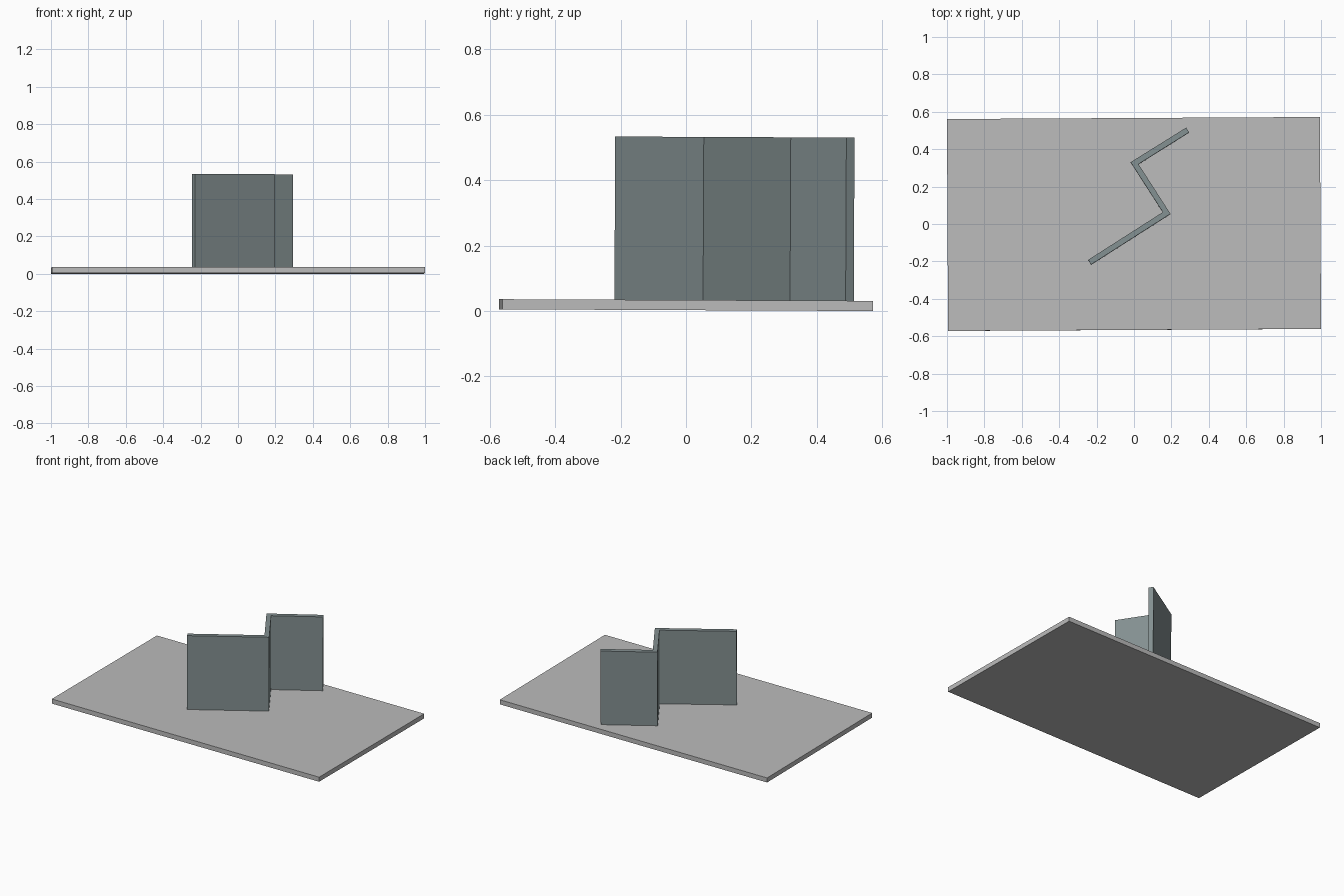
import bpy, bmesh, math
from mathutils import Matrix

if "Cube" in bpy.data.objects:
    bpy.data.objects.remove(bpy.data.objects["Cube"])


def material(name, rgb):
    m = bpy.data.materials.new(name)
    m.diffuse_color = (*rgb, 1)
    m.use_nodes = True
    m.node_tree.nodes["Principled BSDF"].inputs["Base Color"].default_value = m.diffuse_color
    return m


def prism(name, outline, z0, z1, mat, matrix):
    """Extrude a plan outline from z0 to z1."""
    bm = bmesh.new()
    base = bm.faces.new([bm.verts.new((x, y, z0)) for x, y in outline])
    ext = bmesh.ops.extrude_face_region(bm, geom=[base])
    for v in ext["geom"]:
        if isinstance(v, bmesh.types.BMVert):
            v.co.z = z1
    bmesh.ops.recalc_face_normals(bm, faces=bm.faces)
    bm.transform(matrix)
    me = bpy.data.meshes.new(name)
    bm.to_mesh(me)
    bm.free()
    me.materials.append(mat)
    ob = bpy.data.objects.new(name, me)
    bpy.context.collection.objects.link(ob)
    return ob


light_grey = material("light grey", (0.50, 0.50, 0.50))
slate_grey = material("slate grey", (0.23, 0.28, 0.285))

# The whole model leans very slightly backwards
lean = Matrix.Translation((0, 0, 0.0025)) @ Matrix.Rotation(-0.0045, 4, 'X')

# Floor slab, turned a fraction of a degree
W, D = 0.997, 0.5665
prism("floor_slab", [(-W, -D), (W, -D), (W, D), (-W, D)], 0.0, 0.031,
      light_grey, lean @ Matrix.Rotation(0.0055, 4, 'Z'))

# Zigzag wall with two right-angle bends
near_side = [(-0.229, -0.219), (0.195, 0.052), (0.024, 0.318), (0.295, 0.488)]
far_side = [(-0.245, -0.194), (0.154, 0.061), (-0.018, 0.328), (0.279, 0.513)]
prism("zigzag_wall", near_side + far_side[::-1], 0.028, 0.530, slate_grey, lean)
